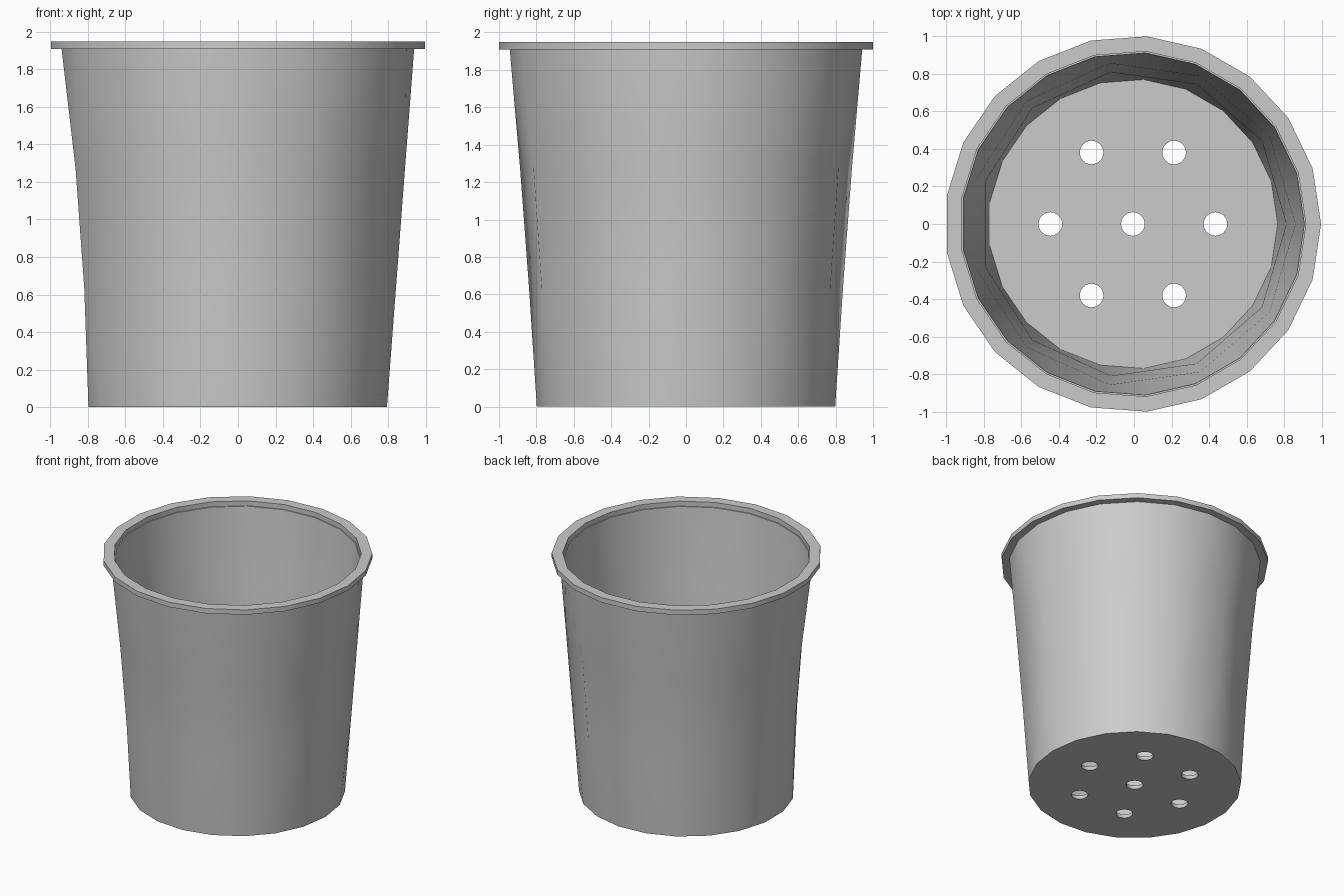
import bpy, bmesh, math

old = bpy.data.objects.get("Cube")
if old:
    bpy.data.objects.remove(old, do_unlink=True)

SIDES, MID = 21, 11      # round edges and the coarser waist rings
SHIFT = -0.006           # centres the odd-sided rim
FLOOR = 0.03

grey = bpy.data.materials.new("light grey plastic")
grey.use_nodes = True
grey.diffuse_color = (0.6, 0.6, 0.6, 1)
grey.node_tree.nodes["Principled BSDF"].inputs["Base Color"].default_value = (0.6, 0.6, 0.6, 1)

bm = bmesh.new()


def ring(radius, z, sides, x=0.0, y=0.0):
    step = 2 * math.pi / sides
    return [bm.verts.new((x + SHIFT + radius * math.cos(i * step),
                          y + radius * math.sin(i * step), z)) for i in range(sides)]


def stitch(a, b):
    """Join two rings, with quads if they match and with triangles if not."""
    n, m = len(a), len(b)
    if n == m:
        for i in range(n):
            j = (i + 1) % n
            bm.faces.new((a[i], a[j], b[j], b[i]))
        return
    i = j = 0
    while i < n or j < m:
        if j == m or (i < n and (i + 0.5) / n <= (j + 0.5) / m):
            bm.faces.new((a[i], a[(i + 1) % n], b[j % m]))
            i += 1
        else:
            bm.faces.new((a[i % n], b[(j + 1) % m], b[j]))
            j += 1


def fill(loops):
    """Flat floor between an outer loop and the hole loops."""
    edges = []
    for loop in loops:
        for k, v in enumerate(loop):
            w = loop[(k + 1) % len(loop)]
            edges.append(bm.edges.get((v, w)) or bm.edges.new((v, w)))
    bmesh.ops.triangle_fill(bm, use_beauty=True, use_dissolve=False, edges=edges)


# Wall and rim profile: up the outside, over the rim, down the inside
profile = [
    (0.80, 0.0, SIDES), (0.848, 0.635, MID), (0.896, 1.27, MID), (0.945, 1.91, SIDES),
    (1.003, 1.91, SIDES), (1.003, 1.95, SIDES), (0.922, 1.95, SIDES), (0.922, 1.91, SIDES),
    (0.914, 1.91, SIDES), (0.866, 1.27, MID), (0.818, 0.635, MID), (0.772, FLOOR, SIDES),
]
rings = [ring(*p) for p in profile]
for lower, upper in zip(rings, rings[1:]):
    stitch(lower, upper)

# Drain holes: one in the middle and six around it
centres = [(0, 0)] + [(0.44 * math.cos(k * math.pi / 3), 0.44 * math.sin(k * math.pi / 3))
                      for k in range(6)]
under = [ring(0.063, 0, 24, x, y) for x, y in centres]
above = [ring(0.063, FLOOR, 24, x, y) for x, y in centres]
fill([rings[0]] + under)
fill([rings[-1]] + above)
for lower, upper in zip(under, above):
    stitch(lower, upper)

bmesh.ops.recalc_face_normals(bm, faces=bm.faces[:])
mesh = bpy.data.meshes.new("plant_pot")
bm.to_mesh(mesh)
bm.free()
mesh.materials.append(grey)
pot = bpy.data.objects.new("plant_pot", mesh)
bpy.context.collection.objects.link(pot)

bpy.ops.object.select_all(action="DESELECT")
pot.select_set(True)
bpy.context.view_layer.objects.active = pot
bpy.ops.object.shade_smooth_by_angle(angle=math.radians(30))
